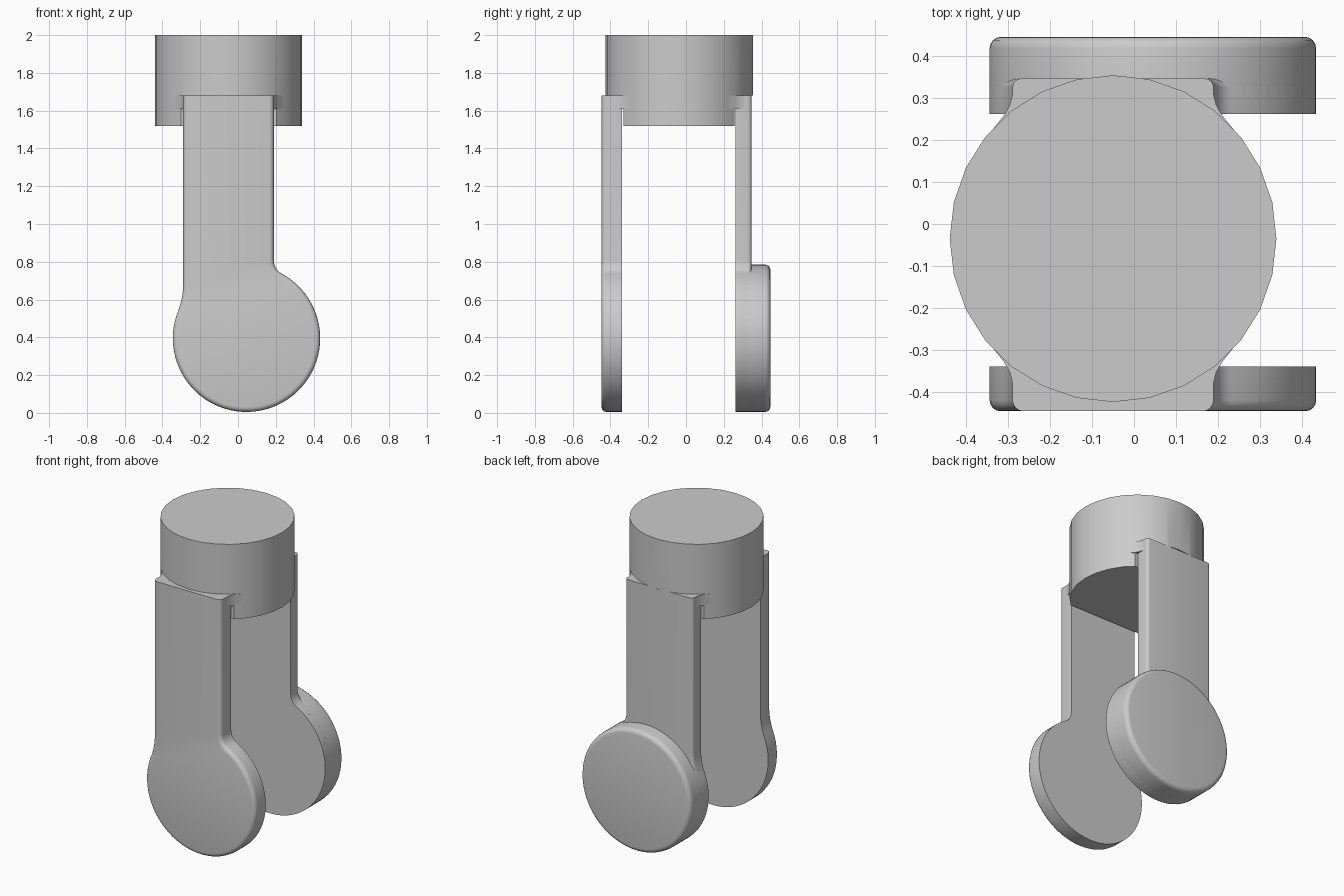
import bpy, bmesh, math
from mathutils import Matrix, Vector

cube = bpy.data.objects.get("Cube")
if cube:
    bpy.data.objects.remove(cube, do_unlink=True)

gray = bpy.data.materials.new("plain gray")
gray.use_nodes = True
gray.diffuse_color = (0.6, 0.6, 0.6, 1)
gray.node_tree.nodes["Principled BSDF"].inputs["Base Color"].default_value = (0.6, 0.6, 0.6, 1)

# Main dimensions
PAD_X, PAD_Z, PAD_R = 0.045, 0.395, 0.39
ARM_L, ARM_R, ARM_TOP = -0.29, 0.19, 1.68
CAP_X, CAP_Y, CAP_R = -0.05, -0.035, 0.39


def finish(name, bm):
    bmesh.ops.recalc_face_normals(bm, faces=bm.faces)
    mesh = bpy.data.meshes.new(name)
    bm.to_mesh(mesh)
    bm.free()
    obj = bpy.data.objects.new(name, mesh)
    bpy.context.collection.objects.link(obj)
    mesh.materials.append(gray)
    return obj


def activate(obj):
    bpy.ops.object.select_all(action='DESELECT')
    obj.select_set(True)
    bpy.context.view_layer.objects.active = obj


def smooth(obj):
    activate(obj)
    bpy.ops.object.shade_smooth_by_angle(angle=math.radians(35))


def arc(cx, cz, r, a, b, n):
    return [(cx + r * math.cos(a + (b - a) * i / n), cz + r * math.sin(a + (b - a) * i / n))
            for i in range(n + 1)]


def plate(name, outline, y_inner, y_outer, round_size):
    """Extrude an x-z outline along y and round the rim of its outer face."""
    bm = bmesh.new()
    face = bm.faces.new([bm.verts.new((x, y_inner, z)) for x, z in outline])
    out = bmesh.ops.extrude_face_region(bm, geom=[face])
    moved = [v for v in out["geom"] if isinstance(v, bmesh.types.BMVert)]
    bmesh.ops.translate(bm, verts=moved, vec=(0, y_outer - y_inner, 0))
    bmesh.ops.recalc_face_normals(bm, faces=bm.faces)
    rim = [e for e in bm.edges if all(abs(v.co.y - y_outer) < 1e-4 for v in e.verts)
           and min(v.co.z for v in e.verts) < ARM_TOP - 0.01]
    bmesh.ops.bevel(bm, geom=rim, offset=round_size, segments=4, profile=0.5,
                    affect='EDGES', clamp_overlap=True)
    obj = finish(name, bm)
    smooth(obj)
    return obj


def fillet(line_x, side, r):
    """Arc from the straight arm edge to the round pad, with its angle on the pad."""
    fx = line_x + side * r
    dx = fx - PAD_X
    dz = math.sqrt((PAD_R + r) ** 2 - dx ** 2)
    on_pad = math.atan2(dz, dx)
    start = math.pi if side > 0 else 0
    end = on_pad + math.pi if side > 0 else on_pad - math.pi
    return arc(fx, PAD_Z + dz, r, start, end, 8), on_pad


# Arm outline: straight strip flowing into a round pad
right_fillet, right_angle = fillet(ARM_R, 1, 0.08)
left_fillet, left_angle = fillet(ARM_L, -1, 0.4)
round_end = arc(PAD_X, PAD_Z, PAD_R, right_angle, left_angle - 2 * math.pi, 56)
arm_outline = ([(ARM_L, ARM_TOP), (ARM_R, ARM_TOP)] + right_fillet
               + round_end[1:-1] + left_fillet[::-1])

plate("front_arm", arm_outline, -0.34, -0.447, 0.026)
plate("back_arm", arm_outline, 0.263, 0.347, 0.02)

# Thick round pad on the back arm
plate("back_pad", arc(PAD_X, PAD_Z, PAD_R, 0, 2 * math.pi, 64)[:-1], 0.30, 0.447, 0.028)

# Flared collars joining the arms to the cap
for name, side in (("front_collar", -1), ("back_collar", 1)):
    half = [(0.24, 0.345), (0.246, 0.32), (0.26, 0.295), (0.30, 0.245), (0.25, 0.2)]
    ring = half + [(-x, y) for x, y in reversed(half)]
    bm = bmesh.new()
    base = bm.faces.new([bm.verts.new((CAP_X + x, CAP_Y + side * y, 1.61)) for x, y in ring])
    out = bmesh.ops.extrude_face_region(bm, geom=[base])
    top = [v for v in out["geom"] if isinstance(v, bmesh.types.BMVert)]
    bmesh.ops.translate(bm, verts=top, vec=(0, 0, ARM_TOP - 1.61))
    smooth(finish(name, bm))

# Cylindrical cap
bm = bmesh.new()
bmesh.ops.create_cone(bm, cap_ends=True, segments=28, radius1=CAP_R, radius2=CAP_R, depth=0.48,
                      matrix=Matrix.Translation((CAP_X, CAP_Y, 1.76)))
cap = finish("cap", bm)

# Notches under the cap where the arms slide in
for y_min, y_max, z_max in ((-0.7, -0.33, 1.61), (0.256, 0.7, 1.61), (0.346, 0.7, ARM_TOP)):
    bm = bmesh.new()
    size = Vector((1.4, y_max - y_min, z_max - 1.4))
    middle = Vector((0, (y_min + y_max) / 2, (z_max + 1.4) / 2))
    bmesh.ops.create_cube(bm, size=1, matrix=Matrix.Translation(middle) @ Matrix.Diagonal(size).to_4x4())
    cutter = finish("notch_cutter", bm)
    cutter.hide_render = True
    activate(cap)
    cut = cap.modifiers.new("notch", 'BOOLEAN')
    cut.operation = 'DIFFERENCE'
    cut.solver = 'EXACT'
    cut.object = cutter
    bpy.ops.object.modifier_apply(modifier=cut.name)
    bpy.data.objects.remove(cutter, do_unlink=True)
smooth(cap)
